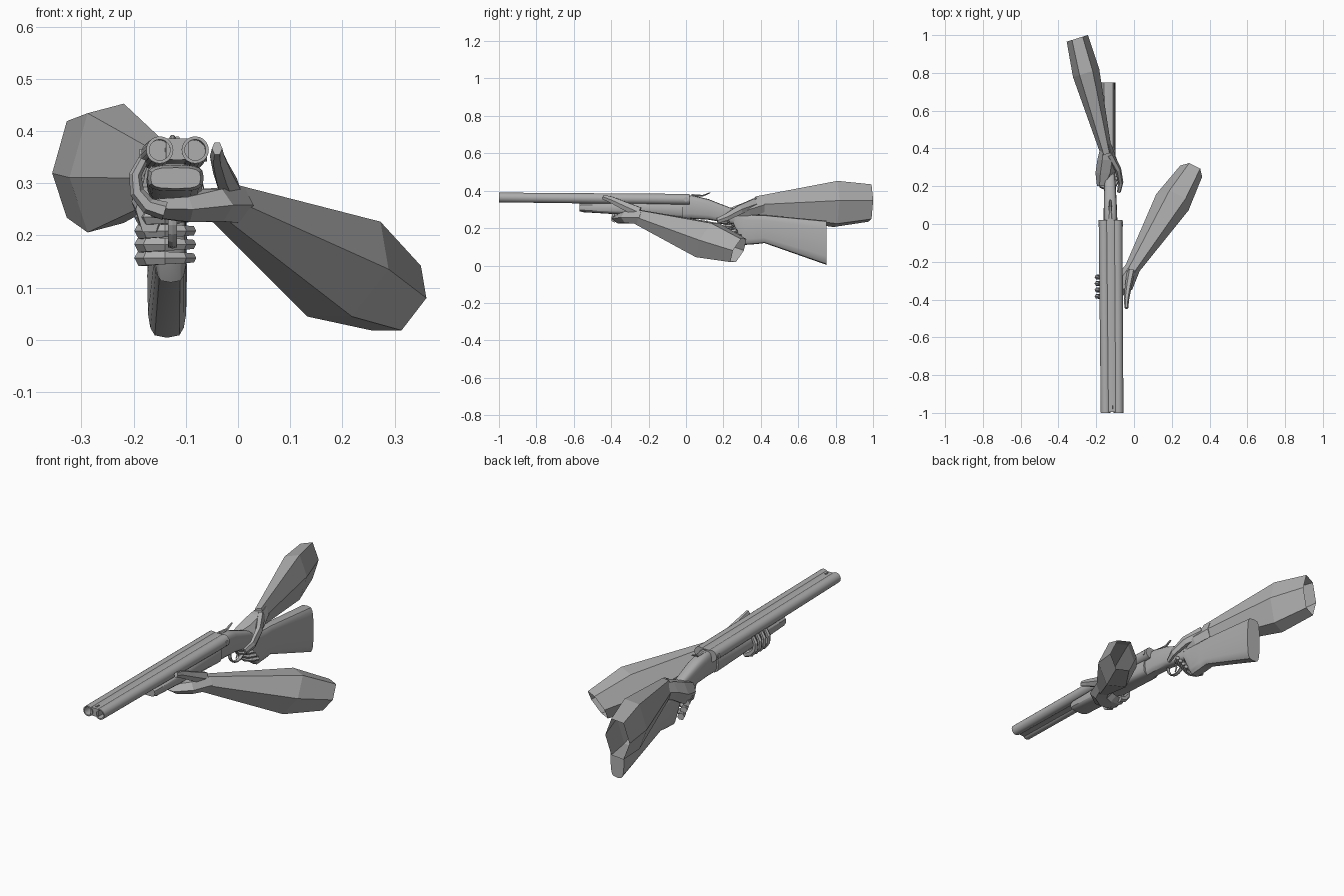
import bpy, bmesh, math
from mathutils import Vector

cube = bpy.data.objects.get("Cube")
if cube:
    bpy.data.objects.remove(cube, do_unlink=True)

X, Y, Z = Vector((1, 0, 0)), Vector((0, 1, 0)), Vector((0, 0, 1))

grey = bpy.data.materials.new("plain_grey")
grey.use_nodes = True
colour = (.42, .42, .42, 1)
grey.diffuse_color = colour
grey.node_tree.nodes["Principled BSDF"].inputs["Base Color"].default_value = colour


def loft(name, rings, axes=None, reference=Z, sides=6, open_end=False, smooth=False, power=1):
    """Skin rings (centre, half width, half height), upright on fixed axes or square to the path."""
    bm = bmesh.new()
    points = [Vector(ring[0]) for ring in rings]
    loops = []
    for index, (centre, width, height) in enumerate(rings):
        if axes:
            side, up = axes
        else:
            before = points[max(index - 1, 0)]
            after = points[min(index + 1, len(points) - 1)]
            tangent = after - before
            side = tangent.cross(reference).normalized()
            up = side.cross(tangent).normalized()
        loop = []
        for step in range(sides):
            angle = math.tau * step / sides
            across, above = math.cos(angle), math.sin(angle)
            across = math.copysign(abs(across) ** power, across)
            above = math.copysign(abs(above) ** power, above)
            offset = side * width * across + up * height * above
            loop.append(bm.verts.new(points[index] + offset))
        loops.append(loop)
    for first, second in zip(loops, loops[1:]):
        for step in range(sides):
            following = (step + 1) % sides
            bm.faces.new((first[step], first[following], second[following], second[step]))
    bm.faces.new(loops[0])
    if not open_end:
        bm.faces.new(loops[-1])
    bmesh.ops.recalc_face_normals(bm, faces=bm.faces)
    mesh = bpy.data.meshes.new(name)
    bm.to_mesh(mesh)
    bm.free()
    mesh.materials.append(grey)
    part = bpy.data.objects.new(name, mesh)
    bpy.context.collection.objects.link(part)
    if smooth:
        bpy.ops.object.select_all(action='DESELECT')
        part.select_set(True)
        bpy.context.view_layer.objects.active = part
        bpy.ops.object.shade_smooth_by_angle(angle=math.radians(35))


def gun_x(y):
    """The gun is turned very slightly about the vertical."""
    return -.124 - .016 * y if y > 0 else -.124 - .008 * y


def body(name, sections, power=.6):
    """Long gun part from sections of (y, top, bottom, half width)."""
    rings = [((gun_x(y), y, (top + bottom) / 2), width, (top - bottom) / 2)
             for y, top, bottom, width in sections]
    loft(name, rings, axes=(X, Z), sides=16, smooth=True, power=power)


def taper(name, points, start, end, flat=1, reference=Z):
    """Slim part whose thickness runs evenly from start to end."""
    rings = []
    for index, point in enumerate(points):
        size = start + (end - start) * index / (len(points) - 1)
        rings.append((Vector(point), size, size * flat))
    loft(name, rings, reference=reference)


def sleeve(name, wrist, elbow, side, up, width, height, narrow, cuff):
    """Flat-sided tube that swells before the elbow, where it is open."""
    wrist, elbow = Vector(wrist), Vector(elbow)
    rings = [(wrist.lerp(elbow, along), width * swell, height * swell)
             for along, swell in ((0, narrow), (.7, 1), (1, cuff))]
    loft(name, rings, axes=(Vector(side), Vector(up)), open_end=True)


def fingers(hand, first, step, radius, start, bend, sweep):
    """Four fingers, each curled along an arc from start towards bend."""
    for index, label in enumerate(("index", "middle", "ring", "little")):
        centre = Vector(first) + Vector(step) * index
        points = []
        for joint in range(5):
            angle = math.radians(sweep) * joint / 4
            points.append(centre + radius * (start * math.cos(angle) + bend * math.sin(angle)))
        taper(f"{hand}_{label}_finger", points, .018, .01, reference=start.cross(bend))


# Twin barrels with hollow muzzles, and the rib joining them
for label, offset in (("right", -.034), ("left", .034)):
    rings = [((gun_x(min(y, 0)) + offset, y, .354 - .01 * y), radius, radius)
             for y, radius in ((.02, .029), (-1, .026), (-1, .02), (-.85, .02))]
    loft(f"{label}_barrel", rings, axes=(X, Z), sides=20, smooth=True)
body("barrel_rib", [(-.995, .386, .345, .022), (.02, .38, .33, .024)], power=.2)
body("front_sight", [(-.98, .39, .38, .004), (-.96, .39, .38, .004)])

# Fore-end, receiver, grip and stock
body("fore_end", [(-.57, .33, .29, .048), (-.55, .335, .285, .054),
                  (-.3, .34, .27, .054), (-.02, .345, .25, .045)])
body("receiver", [(-.03, .36, .25, .036), (.03, .376, .25, .036),
                  (.12, .355, .245, .034), (.26, .3, .22, .028)])
body("stock", [(.25, .3, .23, .027), (.29, .283, .14, .028), (.31, .275, .11, .03),
               (.38, .27, .115, .032), (.42, .27, .12, .032), (.75, .24, .004, .038)], power=.5)

# Hinge pin, top lever, trigger and guard
pin_centre = Vector((gun_x(0), 0, .354))
pin = [(pin_centre + X * reach, .012, .012) for reach in (-.065, .065)]
loft("hinge_pin", pin, sides=12, smooth=True)
middle = gun_x(.1)
taper("top_lever", [(middle, .03, .376), (middle, .09, .373), (middle, .13, .39)], .012, .005, .6)
taper("trigger", [(middle, .17, .24), (middle, .175, .215), (middle, .165, .195)],
      .005, .003, reference=X)
guard_centre = Vector((middle, .17, .24))
guard = []
for step in range(11):
    angle = math.pi * step / 10
    guard.append(guard_centre - .06 * (Y * math.cos(angle) + Z * math.sin(angle)))
taper("trigger_guard", guard, .005, .005, 2, reference=X)

# Sleeves
sleeve("left_sleeve", wrist=(-.03, -.27, .265), elbow=(.303, .28, .08),
       side=(.89, -.45, 0), up=(.3, .45, 1), width=.096, height=.105, narrow=.36, cuff=.68)
sleeve("right_sleeve", wrist=(-.145, .37, .318), elbow=(-.3, .983, .334),
       side=(.95, .3, .25), up=Z, width=.073, height=.132, narrow=.42, cuff=.81)

# Right hand holding the grip
loft("right_palm", [((-.147, .42, .325), .028, .045), ((-.142, .34, .3), .052, .055),
                    ((-.152, .27, .265), .052, .065), ((-.17, .2, .25), .026, .05)],
     axes=(X, Z))
taper("right_thumb", [(-.13, .37, .33), (-.085, .29, .3), (-.07, .22, .26), (-.08, .17, .24)],
      .021, .01, 1.6)
fingers("right", first=(-.135, .235, .235), step=(0, .022, -.026), radius=.047,
        start=-X, bend=-Y, sweep=170)

# Left hand cradling the fore-end
loft("left_palm", [((-.005, -.23, .258), .04, .04), ((-.05, -.31, .258), .055, .036),
                   ((-.1, -.335, .25), .065, .028), ((-.165, -.335, .252), .06, .02)])
taper("left_thumb", [(-.015, -.25, .285), (-.03, -.33, .32), (-.04, -.4, .352), (-.04, -.445, .367)],
      .022, .01, 1.4)
fingers("left", first=(-.14, -.383, .305), step=(0, .034, 0), radius=.058,
        start=-Z, bend=-X, sweep=135)
